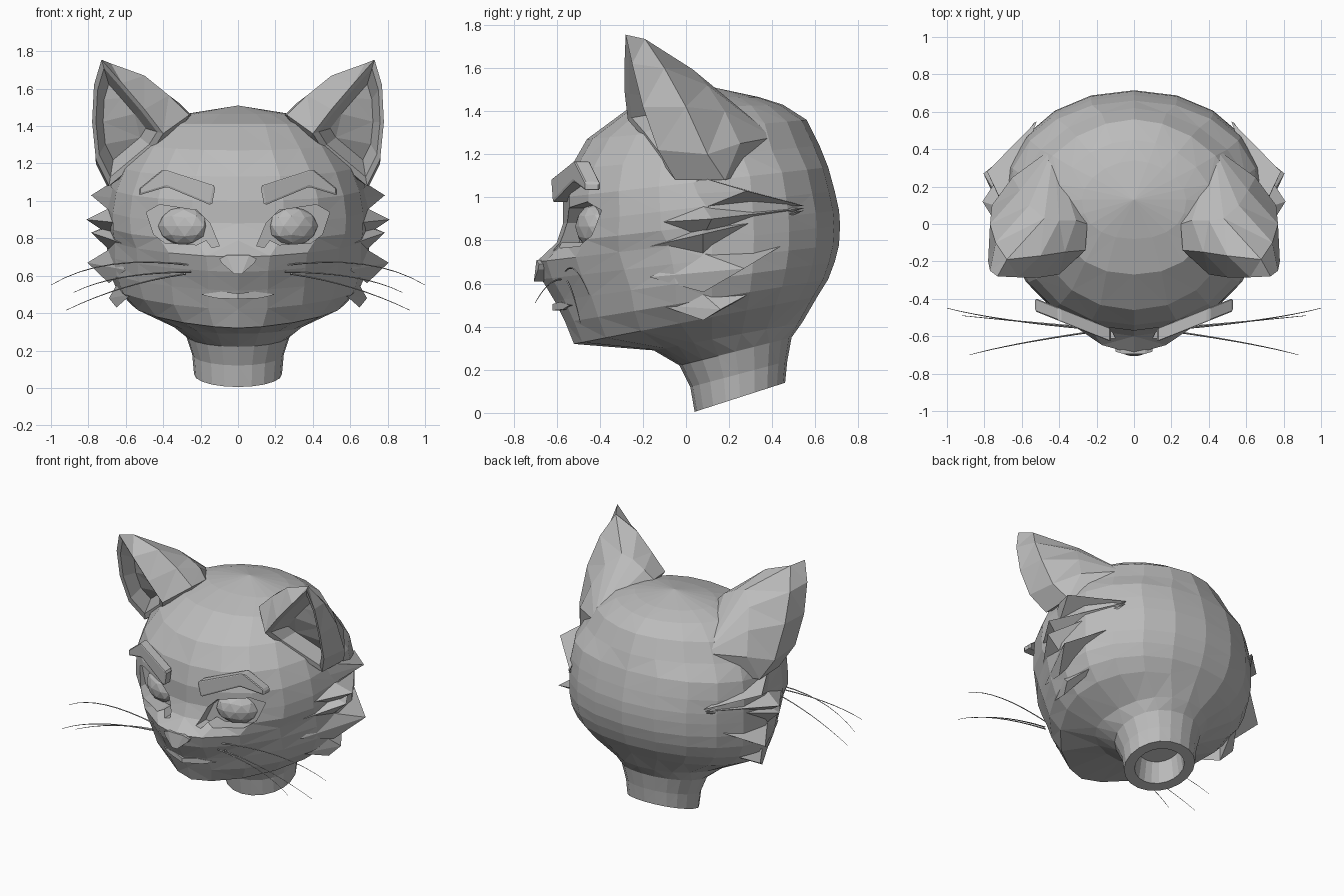
import bpy, bmesh, math
from mathutils import Vector

if "Cube" in bpy.data.objects:
    bpy.data.objects.remove(bpy.data.objects["Cube"])

fur = bpy.data.materials.new("grey_clay")
fur.diffuse_color = (0.5, 0.5, 0.5, 1)
fur.use_nodes = True
fur.node_tree.nodes["Principled BSDF"].inputs["Base Color"].default_value = fur.diffuse_color


def make(name, verts, faces, mirror=False):
    """Flat-shaded triangulated mesh, optionally mirrored across x."""
    bm = bmesh.new()
    vs = [bm.verts.new(v) for v in verts]
    for f in faces:
        bm.faces.new([vs[i] for i in f])
    bmesh.ops.recalc_face_normals(bm, faces=bm.faces[:])
    bmesh.ops.triangulate(bm, faces=bm.faces[:])
    me = bpy.data.meshes.new(name)
    bm.to_mesh(me)
    bm.free()
    me.materials.append(fur)
    ob = bpy.data.objects.new(name, me)
    bpy.context.collection.objects.link(ob)
    if mirror:
        ob.modifiers.new("mirror", 'MIRROR').use_mirror_merge = False
    return ob


def loft(loops):
    """Vertices and quads joining closed loops of equal length."""
    n = len(loops[0])
    verts = [v for lp in loops for v in lp]
    faces = [(k * n + i, k * n + (i + 1) % n, (k + 1) * n + (i + 1) % n, (k + 1) * n + i)
             for k in range(len(loops) - 1) for i in range(n)]
    return verts, faces


def prism(name, outline, front, back, mirror=False):
    """Extrude an x-z outline between two depth functions y(x)."""
    v, f = loft([[(x, d(x), z) for x, z in outline] for d in (front, back)])
    n = len(outline)
    return make(name, v, f + [tuple(range(n)), tuple(range(n, 2 * n))], mirror)


# Head and neck: tilted rings (front y, front z, back y, back z, half width, front taper)
RINGS = [
    (.04, .005, .46, .14, .235, 1), (.02, .12, .47, .24, .245, 1), (-.03, .22, .49, .35, .28, 1),
    (-.15, .29, .54, .42, .36, 1), (-.52, .32, .61, .54, .57, 1.25), (-.56, .42, .66, .62, .65, 1.2),
    (-.61, .52, .69, .70, .69, 1.25), (-.67, .62, .71, .78, .70, 1.25), (-.695, .70, .715, .87, .70, 1.2),
    (-.60, .79, .71, .94, .70, .95), (-.57, .88, .69, 1.03, .70, .9), (-.57, 1.0, .66, 1.14, .68, .88),
    (-.54, 1.13, .62, 1.24, .63, .88), (-.46, 1.27, .56, 1.36, .55, .95), (-.27, 1.41, .45, 1.43, .42, .9),
    (-.08, 1.465, .34, 1.465, .28, .9),
]
SIDES = 20


def ring(yf, zf, yb, zb, w, p):
    ym = .12 if yf < -.1 else (yf + yb) / 2
    back = .95 if zf < 1.05 else 1.1
    pts = []
    for i in range(SIDES):
        a = 2 * math.pi * i / SIDES
        s, c = math.sin(a), math.cos(a)
        q = p if c > 0 else back
        x = math.copysign(abs(s) ** q, s) * w
        y = ym - (ym - yf) * c ** q if c > 0 else ym + (yb - ym) * abs(c) ** q
        pts.append(Vector((x, y, zf + (zb - zf) * (y - yf) / (yb - yf))))
    return pts


loops = [ring(*r) for r in RINGS]
# hollow underside of the neck
centre = sum(loops[0], Vector()) / SIDES
rim = [centre + (p - centre) * .7 for p in loops[0]]
roof = [centre + (p - centre) * .6 + Vector((0, 0, .14)) for p in loops[0]]
verts, faces = loft([roof, rim] + loops)
top = len(verts)
verts.append(Vector((0, .13, 1.51)))
faces += [(top - SIDES + i, top - SIDES + (i + 1) % SIDES, top) for i in range(SIDES)]
faces.append(tuple(range(SIDES)))
head = make("head", verts, faces)

# Eye sockets cut into the face
SOCKET = [(.10, .76), (.15, .88), (.22, .95), (.42, .98), (.49, .94), (.45, .82),
          (.39, .775), (.22, .765), (.17, .79), (.14, .75)]
cutter = prism("socket_cutter", SOCKET, lambda x: -.9, lambda x: -.49 + .33 * (x - .13), True)
cutter.hide_render = True
cut = head.modifiers.new("sockets", 'BOOLEAN')
cut.operation, cut.object, cut.solver = 'DIFFERENCE', cutter, 'EXACT'
bpy.context.view_layer.update()
deps = bpy.context.evaluated_depsgraph_get()
carved = bpy.data.meshes.new_from_object(head.evaluated_get(deps))
head.modifiers.clear()
head.data = carved
bpy.data.objects.remove(cutter)

# Eyeballs
for side in (-1, 1):
    bpy.ops.mesh.primitive_ico_sphere_add(subdivisions=2, radius=.14,
                                          location=(side * .295, -.425, .865),
                                          rotation=(0, 0, side * .4))
    eye = bpy.context.object
    eye.name = "eye"
    eye.scale = (1, .55, .74)
    eye.data.materials.append(fur)

# Eyebrows
BROW = [(.12, 1.08), (.40, 1.17), (.53, 1.065), (.53, 1.03), (.38, 1.075), (.14, .975)]
brow = prism("eyebrow", BROW, lambda x: -.63 + .4 * (x - .12),
             lambda x: -.56 + .4 * (x - .12), True)
bev = brow.modifiers.new("bevel", 'BEVEL')
bev.width, bev.segments, bev.limit_method = .01, 1, 'ANGLE'

# Nose and lower lip
NOSE = [(-.1, .69), (-.06, .71), (.06, .71), (.1, .69), (.085, .665), (.02, .61),
        (-.02, .61), (-.085, .665)]
prism("nose", NOSE, lambda x: -.712 + .3 * abs(x), lambda x: -.6)
prism("lower_lip", [(-.20, .50), (-.09, .515), (0, .505), (.09, .515), (.20, .50),
                    (.12, .48), (0, .475), (-.12, .48)],
      lambda x: -.62 + .4 * abs(x), lambda x: -.48)

# Ears: rim, middle and base loops closed by a rear point, plus a sunken inside
EAR = [
    [(.69, -.05, 1.08), (.76, -.13, 1.22), (.78, -.20, 1.42), (.77, -.25, 1.62), (.73, -.28, 1.755),
     (.62, -.285, 1.63), (.50, -.285, 1.49), (.40, -.27, 1.36), (.45, -.20, 1.28)],
    [(.70, .18, 1.08), (.76, .10, 1.2), (.77, .0, 1.42), (.74, -.1, 1.6), (.68, -.19, 1.735),
     (.50, -.17, 1.67), (.37, -.15, 1.565), (.26, -.14, 1.46), (.35, -.05, 1.3)],
    [(.62, .24, 1.10), (.65, .25, 1.25), (.61, .18, 1.4), (.56, .10, 1.52), (.48, .03, 1.595),
     (.40, .02, 1.57), (.31, .02, 1.52), (.25, .0, 1.46), (.35, .10, 1.3)],
]
EAR = [[Vector(p) for p in lp] for lp in EAR]
mid = sum(EAR[0], Vector()) / 9
lip = [mid + (p - mid) * .86 + Vector((0, .01, 0)) for p in EAR[0]]
pit = [mid + (p - mid) * .6 + Vector((0, .10, 0)) for p in EAR[0]]
verts, faces = loft([pit, lip] + EAR)
faces.append(tuple(range(9)))
verts.append(Vector((.43, .41, 1.28)))
faces += [(36 + i, 36 + (i + 1) % 9, 45) for i in range(9)]
make("ear", verts, faces, True)

# Cheek tufts: front point, outer tip, rear root, half height
TUFTS = [
    ((.62, -.08, 1.01), (.785, .28, 1.03), (.52, .55, .96), .07),
    ((.61, -.20, .88), (.81, .12, .90), (.53, .55, .95), .07),
    ((.61, -.18, .77), (.785, .08, .83), (.53, .55, .94), .06),
    ((.60, -.17, .63), (.805, .27, .67), (.58, .45, .78), .09),
    ((.57, -.12, .50), (.69, .16, .48), (.55, .38, .60), .06),
]
for front, tip, root, h in TUFTS:
    zc = (front[2] + tip[2]) / 2
    x = .69 if zc > .55 else .65
    make("cheek_tuft", [front, (x, .08, zc + h), tip, (x, .08, zc - h), root],
         [(0, 1, 2), (0, 2, 3), (2, 1, 4), (2, 4, 3), (0, 3, 4, 1)], True)

# Whiskers: thin tapered tubes through start, bend and end
WHISKERS = [
    ((.24, -.56, .655), (.72, -.52, .72), (1.0, -.45, .55)),
    ((.25, -.58, .62), (.66, -.64, .62), (.88, -.70, .51)),
    ((.28, -.55, .61), (.62, -.52, .56), (.92, -.49, .415)),
]
for a, b, c in WHISKERS:
    a, b, c = Vector(a), Vector(b), Vector(c)
    tube = []
    for k in range(9):
        t = k / 8
        p = a * (1 - t) ** 2 + b * 2 * t * (1 - t) + c * t * t
        r = .005 * (1 - .7 * t)
        tube.append([p + Vector((0, r * math.cos(j * math.tau / 4), r * math.sin(j * math.tau / 4)))
                     for j in range(4)])
    verts, faces = loft(tube)
    make("whisker", verts, faces + [(0, 1, 2, 3), (32, 33, 34, 35)], True)
